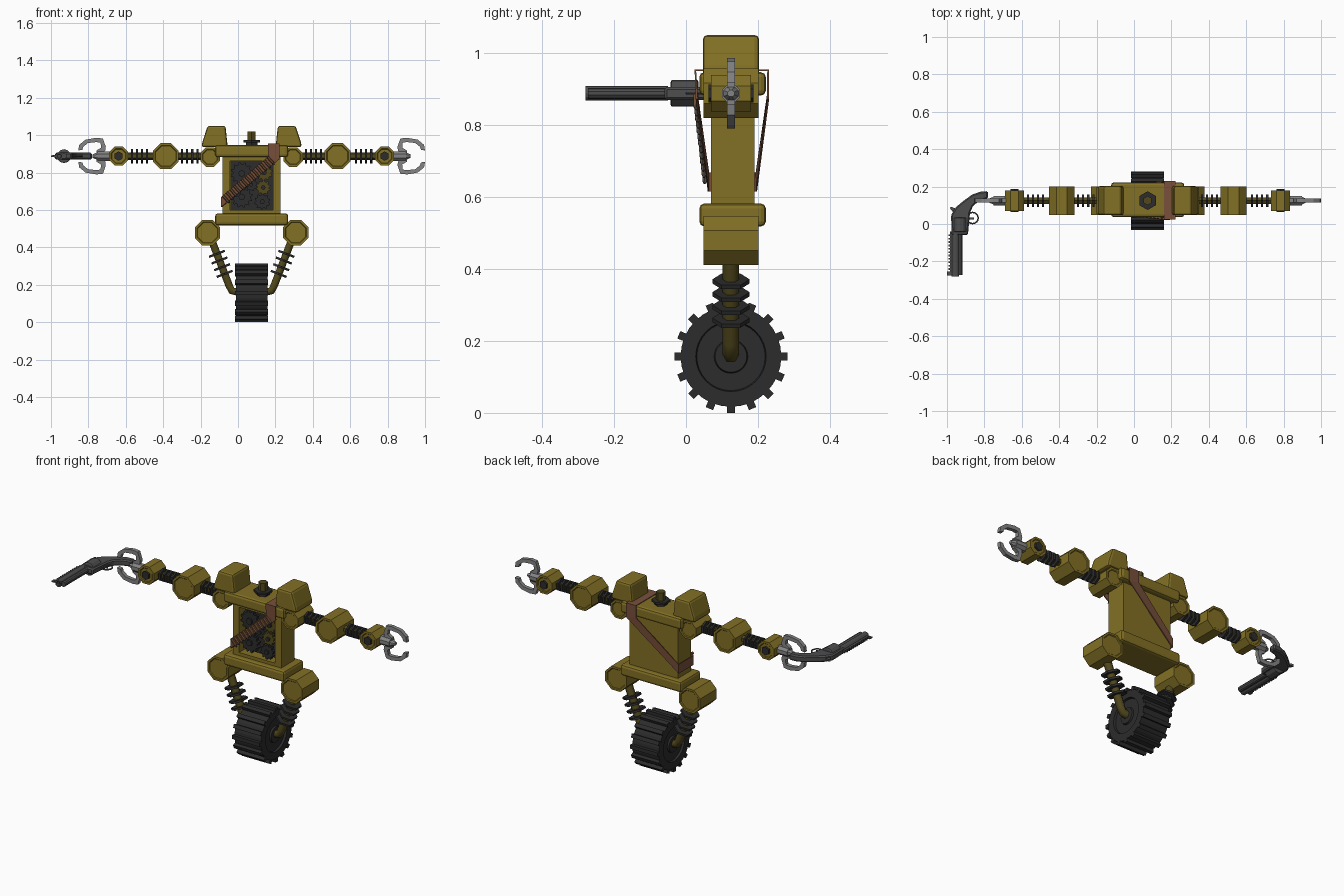
import bpy, bmesh, math
from mathutils import Vector, Matrix

if "Cube" in bpy.data.objects:
    bpy.data.objects.remove(bpy.data.objects["Cube"])

CX, CY, AZ = 0.073, 0.125, 0.888      # body centre, arm height


def mat(name, r, g, b):
    m = bpy.data.materials.new(name)
    m.diffuse_color = (r, g, b, 1)
    m.use_nodes = True
    m.node_tree.nodes["Principled BSDF"].inputs["Base Color"].default_value = m.diffuse_color
    return m


OLIVE = mat("olive paint", 0.225, 0.163, 0.018)
DARK_OLIVE = mat("dark olive rod", 0.085, 0.066, 0.012)
BLACK = mat("black rubber", 0.025, 0.025, 0.026)
STEEL = mat("claw steel", 0.23, 0.23, 0.23)
GUN = mat("gunmetal", 0.075, 0.075, 0.078)
LEATHER = mat("brown leather", 0.19, 0.08, 0.043)
BRASS = mat("dull brass", 0.16, 0.075, 0.032)


def finish(name, bm, m, bevel=0, segs=2):
    bmesh.ops.recalc_face_normals(bm, faces=bm.faces[:])
    me = bpy.data.meshes.new(name)
    bm.to_mesh(me)
    bm.free()
    me.materials.append(m)
    ob = bpy.data.objects.new(name, me)
    bpy.context.collection.objects.link(ob)
    if bevel:
        b = ob.modifiers.new("bevel", 'BEVEL')
        b.width, b.segments = bevel, segs
    return ob


def box(name, lo, hi, m, bevel=0, rot=None):
    lo, hi = Vector(lo), Vector(hi)
    bm = bmesh.new()
    bmesh.ops.create_cube(bm, size=1)
    mid = Matrix.Translation((lo + hi) / 2)
    size = Matrix.Diagonal((*(hi - lo), 1))
    bm.transform(mid @ (rot or Matrix()) @ size)
    return finish(name, bm, m, bevel)


def prism(name, a, b, r, n, m, up=(0, 0, 1), turn=0, insets=(), r2=None):
    """n-sided bar from a to b; insets = (thickness, depth) steps on both caps."""
    a, b = Vector(a), Vector(b)
    w = (b - a).normalized()
    v = (Vector(up) - w * w.dot(Vector(up))).normalized()
    u = v.cross(w)
    M = Matrix((u, v, w)).transposed().to_4x4()
    M.translation = (a + b) / 2
    bm = bmesh.new()
    bmesh.ops.create_cone(bm, cap_ends=True, segments=n, radius1=r,
                          radius2=r if r2 is None else r2, depth=(b - a).length,
                          matrix=M @ Matrix.Rotation(turn, 4, 'Z'))
    caps = [f for f in bm.faces if len(f.verts) == n and abs(f.normal.dot(w)) > 0.99]
    for t, d in insets:
        bmesh.ops.inset_individual(bm, faces=caps, thickness=t, depth=d)
    return finish(name, bm, m)


def slab(name, pts, vec, m, bevel=0):
    """Flat outline extruded along vec."""
    bm = bmesh.new()
    f = bm.faces.new([bm.verts.new(p) for p in pts])
    g = bmesh.ops.extrude_face_region(bm, geom=[f])
    bmesh.ops.translate(bm, vec=vec, verts=[e for e in g['geom'] if isinstance(e, bmesh.types.BMVert)])
    return finish(name, bm, m, bevel, 1)


def octagon(name, x, z, apothem, half, m=OLIVE):
    return prism(name, (x, CY - half, z), (x, CY + half, z), apothem * 1.082, 8, m,
                 turn=math.pi / 8, insets=((0.012, 0), (0.004, -0.004)))


# torso with a recessed front bay
bm = bmesh.new()
bmesh.ops.create_cube(bm, size=1)
bm.transform(Matrix.Translation((CX, 0.13, 0.73)) @ Matrix.Diagonal((0.31, 0.12, 0.36, 1)))
bm.faces.ensure_lookup_table()
front = min(bm.faces, key=lambda f: f.calc_center_median().y)
bmesh.ops.inset_individual(bm, faces=[front], thickness=0.02)
for v in front.verts:
    v.co.x = CX + math.copysign(0.115, v.co.x - CX)
    v.co.z = 0.60 if v.co.z < 0.73 else 0.862
bmesh.ops.inset_individual(bm, faces=[front], thickness=0.0005, depth=-0.07)
finish("torso", bm, OLIVE)
box("bay_back_panel", (CX - 0.114, 0.125, 0.601), (CX + 0.114, 0.139, 0.861), BLACK)

# collar and pelvis slabs
box("collar", (CX - 0.195, 0.037, 0.882), (CX + 0.195, 0.222, 0.947), OLIVE, 0.014)
box("pelvis", (CX - 0.195, 0.037, 0.518), (CX + 0.195, 0.222, 0.582), OLIVE, 0.014)


# gears in the bay
def gear(name, x, z, r, n, m, y):
    pts = []
    for i in range(n):
        for k, rr in ((0, 0.8), (0.25, 1), (0.5, 1), (0.75, 0.8)):
            t = (i + k) * math.tau / n
            pts.append((x + rr * r * math.cos(t), y, z + rr * r * math.sin(t)))
    slab(name, pts, (0, 0.02, 0), m)
    prism(name + "_hub", (x, y - 0.01, z), (x, y + 0.04, z), r * 0.3, 8, BLACK)


for i, (x, z, r, n, m, y) in enumerate((
        (0.02, 0.795, 0.060, 12, BLACK, 0.08), (0.140, 0.80, 0.045, 10, DARK_OLIVE, 0.09),
        (0.02, 0.67, 0.058, 12, BLACK, 0.08), (0.135, 0.72, 0.040, 10, DARK_OLIVE, 0.085),
        (0.13, 0.645, 0.043, 10, BLACK, 0.08), (0.07, 0.735, 0.035, 8, BLACK, 0.10))):
    gear(f"gear_{i}", x, z, r, n, m, y)

# neck stub
prism("neck_nut", (CX, CY, 0.94), (CX, CY, 0.962), 0.036, 6, BLACK, up=(0, 1, 0))
prism("neck_washer", (CX, CY, 0.962), (CX, CY, 0.974), 0.05, 6, BLACK, up=(0, 1, 0))
prism("neck_post", (CX, CY, 0.97), (CX, CY, 1.02), 0.025, 6, DARK_OLIVE, up=(0, 1, 0))

# limbs, mirrored left and right
FINGER = [(0.83, 0.012), (0.83, 0.03), (0.805, 0.045), (0.808, 0.072), (0.83, 0.075), (0.875, 0.07),
          (0.900, 0.05), (0.905, 0.034), (0.927, 0.03), (0.922, 0.06), (0.888, 0.088),
          (0.83, 0.098), (0.795, 0.094), (0.780, 0.05), (0.782, 0.03), (0.80, 0.012)]
for s, side in ((-1, "left"), (1, "right")):
    def P(d, y, z):
        return (CX + s * d, y, z)

    # shoulder pad: tapered block
    pad = slab(f"shoulder_pad_{side}", [P(d, CY - 0.078, z) for d, z in (
        (0.128, 0.936), (0.268, 0.936), (0.263, 0.965), (0.235, 1.05), (0.14, 1.05))], (0, 0.156, 0), OLIVE, 0.012)
    pad.modifiers["bevel"].segments = 2
    # arm
    octagon(f"shoulder_{side}", CX + s * 0.222, 0.883, 0.052, 0.072)
    octagon(f"elbow_{side}", CX + s * 0.459, AZ, 0.069, 0.076)
    octagon(f"wrist_{side}", CX + s * 0.711, AZ, 0.051, 0.055)
    prism(f"wrist_bolt_{side}", P(0.711, CY - 0.062, AZ), P(0.711, CY + 0.062, AZ), 0.025, 6, BLACK)
    prism(f"arm_rod_{side}", P(0.2, CY, AZ), P(0.7, CY, AZ), 0.02, 6, DARK_OLIVE)
    for i, d in enumerate((0.285, 0.312, 0.339, 0.366, 0.553, 0.58, 0.607, 0.634)):
        prism(f"arm_ring_{side}_{i}", P(d, CY, AZ), P(d + 0.011, CY, AZ), 0.039, 6, BLACK)
    # claw
    prism(f"claw_hub_{side}", P(0.74, CY, AZ), P(0.825, CY, AZ), 0.027, 8, STEEL, turn=math.pi / 8)
    prism(f"claw_tip_{side}", P(0.825, CY, AZ), P(0.85, CY, AZ), 0.022, 8, STEEL, turn=math.pi / 8, r2=0.01)
    for k, n in ((1, "upper"), (-1, "lower")):
        slab(f"claw_{n}_{side}", [P(d, CY - 0.011, AZ + k * h) for d, h in FINGER], (0, 0.022, 0), STEEL)
    # hip and leg
    octagon(f"hip_{side}", CX + s * 0.236, 0.479, 0.068, 0.076)
    cu = bpy.data.curves.new(f"leg_{side}", 'CURVE')
    cu.dimensions = '3D'
    cu.bevel_depth, cu.bevel_resolution, cu.use_fill_caps = 0.023, 1, True
    sp = cu.splines.new('POLY')
    path = [(0.226, 0.47), (0.120, 0.195), (0.106, 0.168), (0.07, 0.16)]
    sp.points.add(len(path) - 1)
    for p, (d, z) in zip(sp.points, path):
        p.co = (*P(d, CY, z), 1)
    cu.materials.append(DARK_OLIVE)
    leg = bpy.data.objects.new(f"leg_{side}", cu)
    bpy.context.collection.objects.link(leg)
    a, b = Vector(P(0.226, CY, 0.47)), Vector(P(0.120, CY, 0.195))
    ax = (b - a).normalized() * 0.006
    for i, t in enumerate((0.38, 0.51, 0.64, 0.77)):
        c = a.lerp(b, t)
        prism(f"leg_ring_{side}_{i}", c - ax, c + ax, 0.052, 6, BLACK, up=(0, 1, 0))

# wheel with tread lugs
WZ = 0.157
prism("wheel", (CX - 0.085, CY, WZ), (CX + 0.085, CY, WZ), 0.14, 32, BLACK,
      insets=((0.042, 0), (0.003, -0.012), (0.048, 0), (0.003, 0.01)))
for i in range(16):
    t = i * math.tau / 16
    c = Vector((CX, CY + 0.146 * math.sin(t), WZ + 0.146 * math.cos(t)))
    h = Vector((0.088, 0.011, 0.011))
    box(f"tread_lug_{i}", c - h, c + h, BLACK, rot=Matrix.Rotation(-t, 4, 'X'))

# leather strap looped around the body
pairs = [((0.16, 0.026, 0.952), (0.222, 0.026, 0.952)), ((0.16, 0.03, 0.885), (0.222, 0.03, 0.872)),
         ((-0.089, 0.062, 0.668), (-0.089, 0.062, 0.615)), ((-0.089, 0.196, 0.668), (-0.089, 0.196, 0.615)),
         ((0.16, 0.228, 0.885), (0.222, 0.228, 0.872)), ((0.16, 0.228, 0.952), (0.222, 0.228, 0.952))]
bm = bmesh.new()
vs = [[bm.verts.new(p) for p in pr] for pr in pairs]
for i, (a, b) in enumerate(vs):
    c, d = vs[(i + 1) % len(vs)]
    bm.faces.new((a, b, d, c))
strap = finish("strap", bm, LEATHER)
so = strap.modifiers.new("thickness", 'SOLIDIFY')
so.thickness, so.offset = 0.006, 0

# cartridges across the strap
across = Vector((0.66, 0, -0.75))
for i in range(13):
    c = Vector((0.175, 0.028, 0.865)).lerp(Vector((-0.065, 0.052, 0.66)), i / 12)
    prism(f"cartridge_{i}", c - across * 0.024, c + across * 0.018, 0.0075, 6, BRASS)
    prism(f"cartridge_tip_{i}", c + across * 0.018, c + across * 0.03, 0.0075, 6, GUN, r2=0.003)

# revolver lying flat in the left claw, barrel pointing forward
outline = [(-0.975, -0.06), (-0.978, 0.048), (-0.952, 0.09), (-0.914, 0.122), (-0.866, 0.157),
           (-0.824, 0.172), (-0.781, 0.176), (-0.781, 0.137), (-0.829, 0.123), (-0.861, 0.096),
           (-0.877, 0.059), (-0.888, -0.06)]
slab("revolver_frame_and_grip", [(x, y, AZ - 0.018) for x, y in outline], (0, 0, 0.036), GUN, 0.007)
prism("revolver_cylinder", (-0.93, 0.032, AZ), (-0.93, -0.04, AZ), 0.037, 12, GUN, insets=((0.006, 0.003),))
prism("revolver_barrel", (-0.955, -0.05, AZ), (-0.955, -0.28, AZ), 0.02, 12, GUN, insets=((0.008, 0), (0.002, -0.01)))
prism("revolver_underlug", (-0.93, -0.05, AZ), (-0.93, -0.272, AZ), 0.015, 10, GUN)
box("revolver_rib", (-0.985, -0.272, AZ - 0.007), (-0.955, -0.04, AZ + 0.007), GUN)
for i in range(11):
    y = -0.245 + i * 0.018
    box(f"revolver_rib_tooth_{i}", (-0.992, y, AZ - 0.006), (-0.98, y + 0.009, AZ + 0.006), GUN)
box("revolver_front_sight", (-1.0, -0.276, AZ - 0.004), (-0.97, -0.255, AZ + 0.004), GUN)
slab("revolver_hammer", [(-0.965, 0.06, AZ - 0.006), (-0.985, 0.085, AZ - 0.006), (-0.978, 0.092, AZ - 0.006),
                         (-0.945, 0.08, AZ - 0.006)], (0, 0, 0.012), GUN)
box("revolver_trigger", (-0.885, 0.025, AZ - 0.004), (-0.855, 0.034, AZ + 0.004), GUN)
bpy.ops.mesh.primitive_torus_add(location=(-0.863, 0.032, AZ), major_radius=0.03, minor_radius=0.004,
                                 major_segments=16, minor_segments=6)
guard = bpy.context.object
guard.name = "revolver_trigger_guard"
guard.data.materials.append(GUN)
